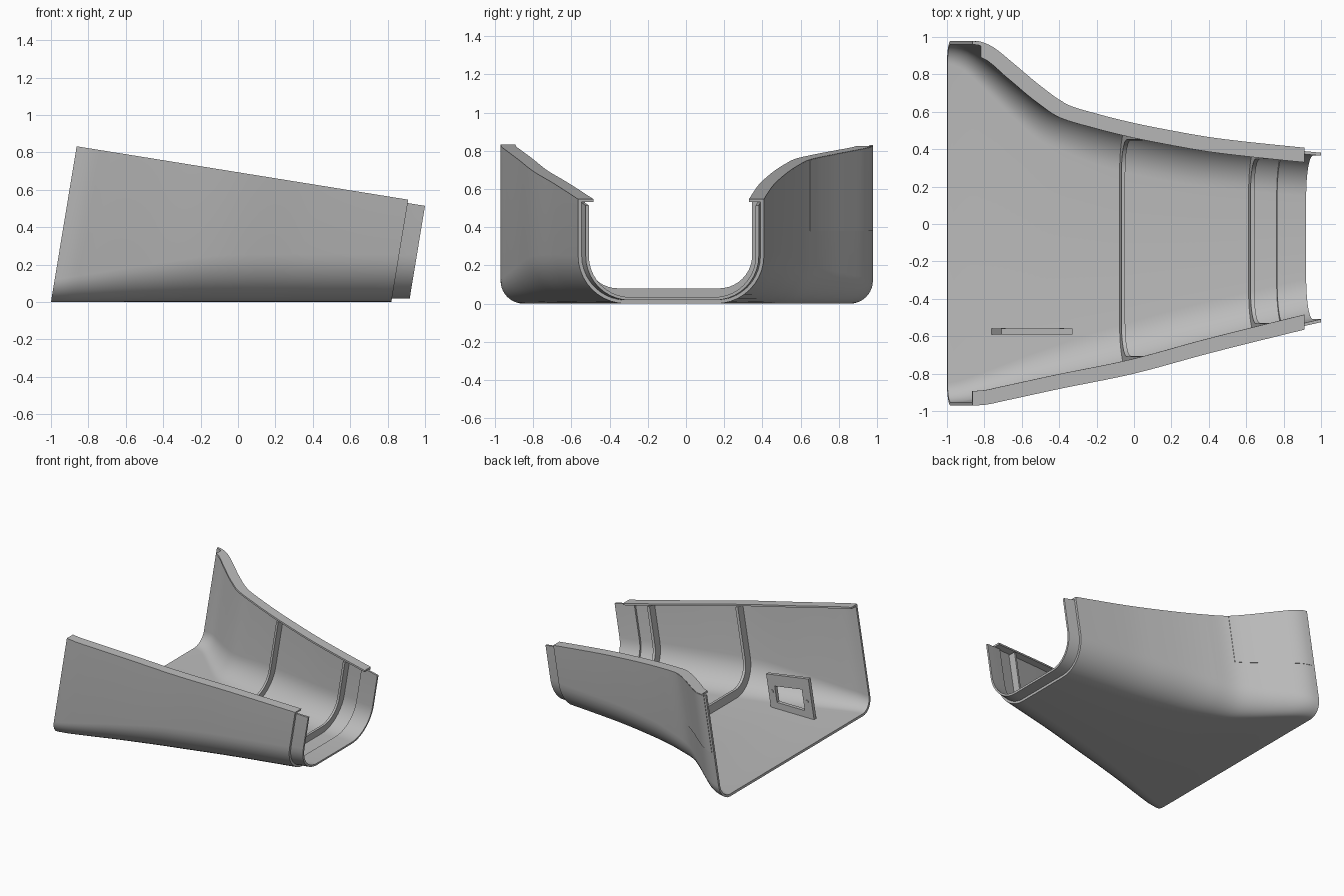
import bpy, bmesh, math

if "Cube" in bpy.data.objects:
    bpy.data.objects.remove(bpy.data.objects["Cube"])

SHEAR = 0.165   # every cross-section leans towards +x as it rises

grey = bpy.data.materials.new("plain grey")
grey.diffuse_color = (0.5, 0.5, 0.5, 1)
grey.use_nodes = True
grey.node_tree.nodes["Principled BSDF"].inputs["Base Color"].default_value = grey.diffuse_color

# Plan outlines of the two walls at rim height (x, y)
BACK = [(-1.0, .975), (-.9, .98), (-.82, .972), (-.75, .94), (-.65, .86), (-.5, .735), (-.37, .645),
        (-.2, .59), (0, .54), (.2, .50), (.4, .465), (.6, .44), (.91, .408), (1.05, .395)]
FRONT = [(-1.0, -.975), (-.8, -.967), (-.7, -.947), (-.4, -.882), (0, -.80),
         (.4, -.692), (.91, -.565), (1.05, -.533)]
RADIUS = [(-1.0, .12), (-.8, .15), (-.5, .2), (-.1, .25), (1.0, .25)]


def curve(pts, x):
    """Smooth cubic interpolation through the points."""
    n = len(pts)
    i = 0
    while i < n - 2 and x > pts[i + 1][0]:
        i += 1

    def slope(k):
        a, b = pts[max(k - 1, 0)], pts[min(k + 1, n - 1)]
        return (b[1] - a[1]) / (b[0] - a[0])
    (x0, y0), (x1, y1) = pts[i], pts[i + 1]
    h = x1 - x0
    t = (x - x0) / h
    return ((2*t**3 - 3*t**2 + 1) * y0 + (t**3 - 2*t**2 + t) * h * slope(i)
            + (3*t**2 - 2*t**3) * y1 + (t**3 - t**2) * h * slope(i + 1))


def rim_z(s):
    return (0.6915 - 0.161 * s) / 1.0266


def wall(pts, s):
    """Wall y and the factor that keeps thickness even on slanted stretches."""
    x = s + SHEAR * rim_z(s)
    g = (curve(pts, x + .01) - curve(pts, x - .01)) / .02
    return curve(pts, x), math.sqrt(1 + g * g)


def channel(s, inset, drop=0.0, steps=10):
    """U-shaped cross-section, from back rim down and up to front rim."""
    yb, kb = wall(BACK, s)
    yf, kf = wall(FRONT, s)
    yb, yf = yb - inset * kb, yf + inset * kf
    r = max(curve(RADIUS, s) - inset, .04)
    top = rim_z(s) - drop
    yz = [(yb, top)]
    for i in range(steps + 1):
        a = math.pi / 2 * i / steps
        yz.append((yb - r + r * math.cos(a), inset + r - r * math.sin(a)))
    for i in range(steps + 1):
        a = math.pi / 2 * i / steps
        yz.append((yf + r - r * math.sin(a), inset + r - r * math.cos(a)))
    yz.append((yf, top))
    return [(s + SHEAR * z, y, z) for y, z in yz]


def loft(name, rings, loop=False):
    """Skin closed rings; cap the ends, or join last to first."""
    bm = bmesh.new()
    vs = [[bm.verts.new(p) for p in ring] for ring in rings]
    n = len(vs[0])
    for a in range(len(vs) if loop else len(vs) - 1):
        A, B = vs[a], vs[(a + 1) % len(vs)]
        for i in range(n):
            j = (i + 1) % n
            bm.faces.new((A[i], A[j], B[j], B[i]))
    if not loop:
        for ring in (vs[0], vs[-1]):
            if n == 4:
                bm.faces.new(ring)
            else:   # channel ends: strip between outer and inner outline
                for i in range(n // 2 - 1):
                    bm.faces.new((ring[i], ring[i + 1], ring[n - 2 - i], ring[n - 1 - i]))
    bmesh.ops.recalc_face_normals(bm, faces=bm.faces)
    me = bpy.data.meshes.new(name)
    bm.to_mesh(me)
    bm.free()
    me.materials.append(grey)
    ob = bpy.data.objects.new(name, me)
    bpy.context.collection.objects.link(ob)
    bpy.ops.object.select_all(action='DESELECT')
    ob.select_set(True)
    bpy.context.view_layer.objects.active = ob
    bpy.ops.object.shade_smooth_by_angle(angle=math.radians(30))
    return ob


def span(a, b, n):
    return [a + (b - a) * i / n for i in range(n + 1)]


def u_part(name, s0, s1, n, outer, inner, drop=0.0):
    loft(name, [channel(s, outer, drop) + channel(s, inner, drop)[::-1] for s in span(s0, s1, n)])


# Main trough, recessed end lip and the two inner ribs
u_part("trough_shell", -1.0, .82, 56, 0, .018)
u_part("end_lip", .76, .915, 6, .018, .034, .016)
u_part("middle_rib", -.08, -.06, 1, .012, .08, .02)
u_part("end_rib", .61, .63, 1, .012, .08, .02)


# Inward flanges along both rims
def flange(name, pts, side, s0):
    rings = []
    for s in span(s0, .82, 52):
        y, k = wall(pts, s)
        yi = y - side * .078 * k
        top = rim_z(s) + .002
        rings.append([(s + SHEAR * z, yy, z) for yy, z in
                      ((y, top), (yi, top), (yi, top - .014), (y, top - .014))])
    loft(name, rings)


flange("back_flange", BACK, 1, -.955)
flange("front_flange", FRONT, -1, -1.0)

# Thin panel on the outside of the flared back wall
rings = []
for s in span(-.98, -.5, 20):
    y, k = wall(BACK, s)
    rings.append([(s + SHEAR * z, yy, z) for yy, z in
                  ((y + .003 * k, rim_z(s)), (y - .01, rim_z(s)), (y - .01, .38), (y + .003 * k, .38))])
loft("back_wall_panel", rings)


# Upright socket plate with a rectangular window
def plate_ring(y, left, right, low, high):
    """Leaning rectangle; its top follows the slope of the rim."""
    out = []
    for s, z in ((left, low), (right, low), (right, high - .15 * (right - left)), (left, high)):
        out.append((s + SHEAR * z, y, z))
    return out


big, small = (-.765, -.375, .01, .335), (-.69, -.44, .07, .235)
loft("socket_plate", [plate_ring(-.56, *big), plate_ring(-.56, *small),
                      plate_ring(-.59, *small), plate_ring(-.59, *big)], loop=True)

# Small screw heads either side of the window
for name, sx in (("left_screw", -.725), ("right_screw", -.41)):
    bpy.ops.mesh.primitive_cylinder_add(vertices=12, radius=.012, depth=.008,
                                        location=(sx + SHEAR * .15, -.559, .15),
                                        rotation=(math.pi / 2, 0, 0))
    ob = bpy.context.object
    ob.name = name
    ob.data.materials.append(grey)
